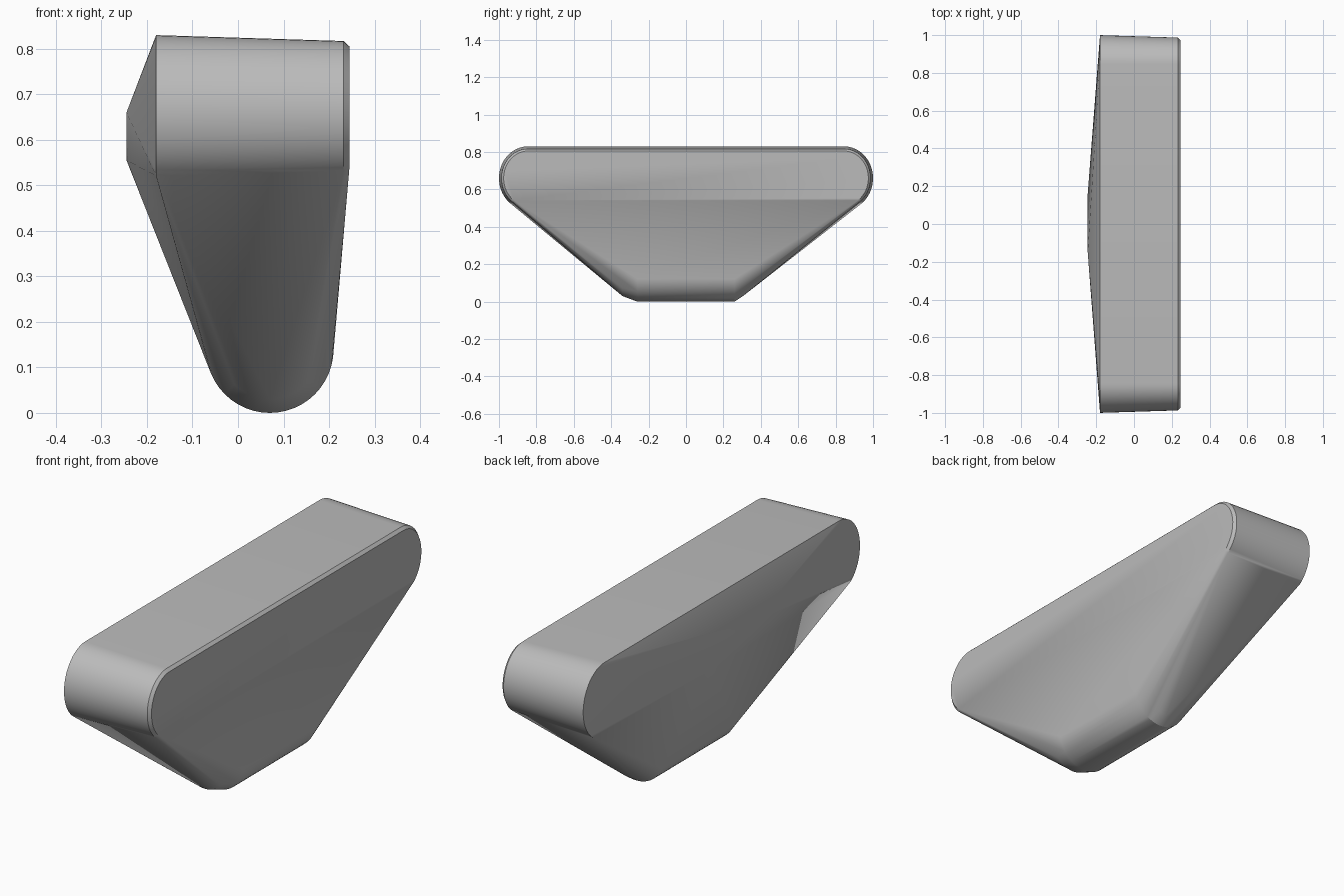
import bpy, bmesh, math

old = bpy.data.objects.get("Cube")
if old:
    bpy.data.objects.remove(old)

# One plain grey material
grey = bpy.data.materials.new("plain grey")
grey.use_nodes = True
grey.diffuse_color = (0.5, 0.5, 0.5, 1)
grey.node_tree.nodes["Principled BSDF"].inputs["Base Color"].default_value = (0.5, 0.5, 0.5, 1)


def rounded_ends(x, inset, steps=20):
    """Rounded long ends of the upper block at x, shrunk by inset."""
    pts = []
    for side in (-1, 1):
        for i in range(steps + 1):
            a = math.pi / 2 - math.radians(145) * i / steps
            y = 0.845 + (0.155 - inset) * math.cos(a)
            z = 0.66 + (0.17 - inset) * math.sin(a)
            pts.append((x, side * y, z))
    return pts


def keel_arc(y, radius, steps=24):
    """Lower half circle of the keel across x."""
    return [(0.07 + radius * math.cos(a), y, 0.14 + radius * math.sin(a))
            for a in (-math.pi * i / steps for i in range(steps + 1))]


# Upper block: wide side, tapered side, chamfered rim
points = rounded_ends(-0.18, 0) + rounded_ends(0.232, 0.013) + rounded_ends(0.245, 0.025)
# Rounded keel with softened ends
points += keel_arc(-0.26, 0.14) + keel_arc(0.26, 0.14)
points += keel_arc(-0.34, 0.11) + keel_arc(0.305, 0.11)
# Slanted ridge on the bulging side
points += [(-0.245, 0.16, 0.555), (-0.245, -0.15, 0.66)]

# Skin the sections with one convex surface
bm = bmesh.new()
for p in points:
    bm.verts.new(p)
bmesh.ops.convex_hull(bm, input=bm.verts[:])
bmesh.ops.delete(bm, geom=[v for v in bm.verts if not v.link_faces], context="VERTS")
bmesh.ops.dissolve_limit(bm, angle_limit=math.radians(0.5), verts=bm.verts[:], edges=bm.edges[:])
bmesh.ops.recalc_face_normals(bm, faces=bm.faces[:])

mesh = bpy.data.meshes.new("tapered_body")
bm.to_mesh(mesh)
bm.free()
mesh.materials.append(grey)
body = bpy.data.objects.new("tapered_body", mesh)
bpy.context.collection.objects.link(body)
bpy.context.view_layer.objects.active = body
body.select_set(True)
bpy.ops.object.shade_smooth_by_angle(angle=math.radians(30))
